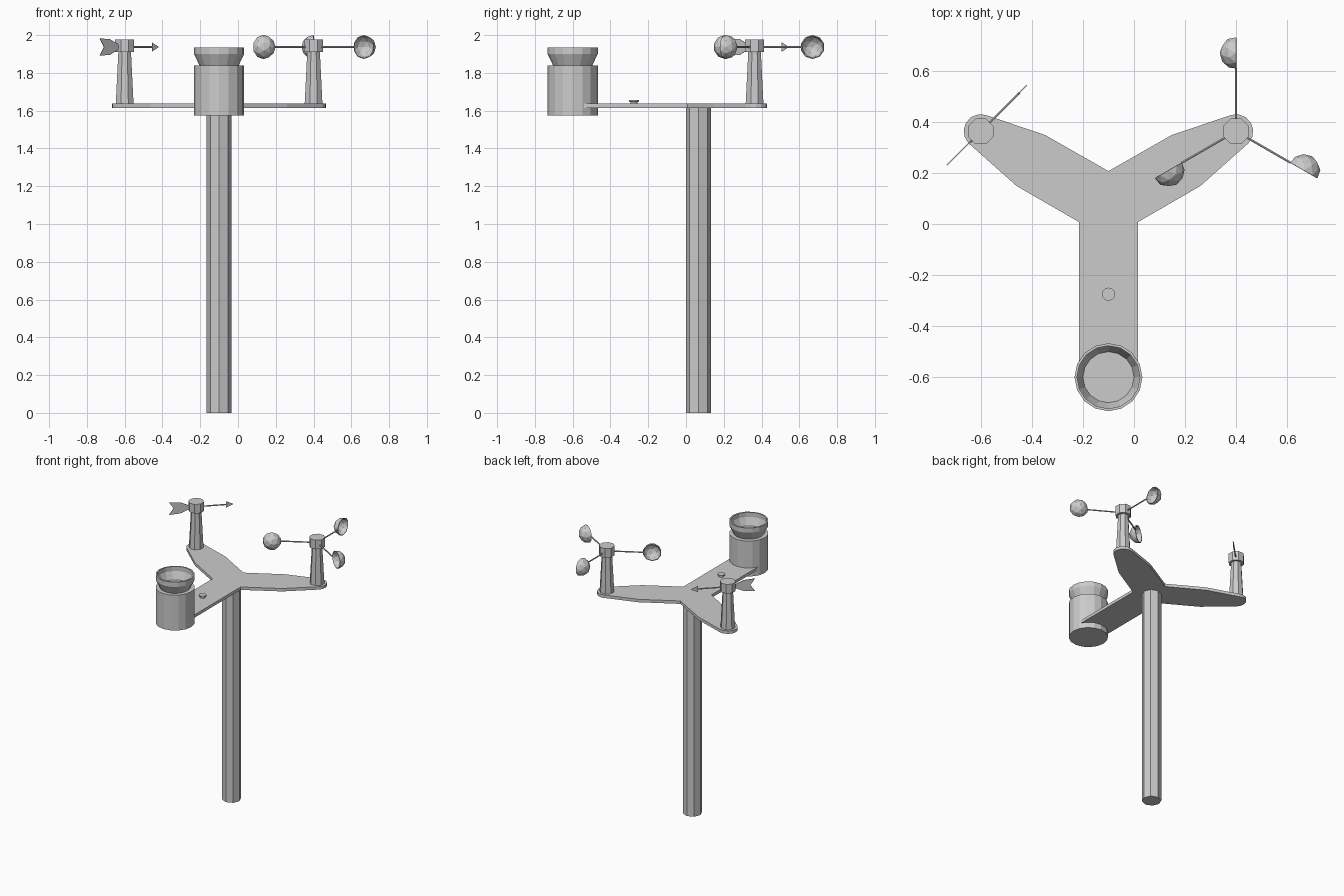
import bpy, bmesh
from math import sin, cos, pi, radians
from mathutils import Matrix, Vector

if "Cube" in bpy.data.objects:
    bpy.data.objects.remove(bpy.data.objects["Cube"])


def finish(name, bm):
    bmesh.ops.recalc_face_normals(bm, faces=bm.faces)
    mesh = bpy.data.meshes.new(name)
    bm.to_mesh(mesh)
    bm.free()
    ob = bpy.data.objects.new(name, mesh)
    bpy.context.collection.objects.link(ob)
    return ob


def lathe(name, profile, x, y, sides, turn=0.0):
    """Revolve (radius, z) points and close both ends."""
    bm = bmesh.new()
    rings = []
    for r, z in profile:
        angles = [turn + 2 * pi * i / sides for i in range(sides)]
        rings.append([bm.verts.new((x + r * cos(a), y + r * sin(a), z)) for a in angles])
    for a, b in zip(rings, rings[1:]):
        for i in range(sides):
            j = (i + 1) % sides
            bm.faces.new((a[i], a[j], b[j], b[i]))
    bm.faces.new(rings[0][::-1])
    bm.faces.new(rings[-1])
    return finish(name, bm)


def slab(name, outline, thickness, matrix):
    """Extrude a flat outline along its local z."""
    bm = bmesh.new()
    face = bm.faces.new([bm.verts.new((u, v, 0)) for u, v in outline])
    ext = bmesh.ops.extrude_face_region(bm, geom=[face])
    moved = [g for g in ext["geom"] if isinstance(g, bmesh.types.BMVert)]
    bmesh.ops.translate(bm, verts=moved, vec=(0, 0, thickness))
    bm.transform(matrix)
    return finish(name, bm)


def rod(name, a, b, r=0.005):
    a, b = Vector(a), Vector(b)
    d = b - a
    bm = bmesh.new()
    bmesh.ops.create_cone(bm, cap_ends=True, segments=6, radius1=r, radius2=r, depth=d.length)
    bm.transform(Matrix.Translation((a + b) / 2) @ d.to_track_quat('Z', 'Y').to_matrix().to_4x4())
    return finish(name, bm)


CX, ARM_Y, ARM_X = -0.1, 0.363, 0.5
PLATE_Z, PLATE_TOP, HUB_Z = 1.615, 1.637, 1.937

# Pole
lathe("pole", [(0.066, 0), (0.066, PLATE_Z + 0.005)], CX, 0.066, 8)

# Three-armed mounting plate, right half mirrored about its centre line
tip = [(ARM_X + 0.067 * cos(radians(a)), ARM_Y + 0.067 * sin(radians(a)))
       for a in range(-44, 108, 25)]
half = [(0.116, -0.6), (0.116, 0.008), (0.36, 0.149)] + tip + [(0.247, 0.348)]
outline = half + [(0, 0.207)] + [(-x, y) for x, y in reversed(half)]
slab("mounting_plate", outline, PLATE_TOP - PLATE_Z, Matrix.Translation((CX, 0, PLATE_Z)))

# Rain gauge with open funnel
lathe("rain_gauge", [(0.133, 1.574), (0.133, 1.838), (0.103, 1.838), (0.133, 1.9),
                     (0.133, 1.935), (0.123, 1.935), (0.123, 1.9), (0.1, 1.845)],
      CX, -0.6, 16)

# Bubble level
lathe("bubble_level", [(0.018, PLATE_TOP - 0.002), (0.018, 1.645), (0.026, 1.648), (0.026, 1.656)],
      CX, -0.275, 12)

# Sensor posts with hub caps
for label, side in (("vane", -1), ("cup", 1)):
    x = CX + side * ARM_X
    lathe(label + "_post", [(0.051, PLATE_TOP - 0.002), (0.036, 1.915)], x, ARM_Y, 8, pi / 8)
    lathe(label + "_hub", [(0.054, 1.91), (0.054, 1.978)], x, ARM_Y, 8, pi / 8)

# Anemometer arms and hemispherical cups
centre = Vector((CX + ARM_X, ARM_Y, HUB_Z))
CUP_R, REACH = 0.064, 0.307
for i, deg in enumerate((90, 210, 330), 1):
    a = radians(deg)
    out, tangent = Vector((cos(a), sin(a), 0)), Vector((-sin(a), cos(a), 0))
    rod(f"cup_arm_{i}", centre, centre + out * (REACH - CUP_R + 0.004))
    bm = bmesh.new()
    bmesh.ops.create_icosphere(bm, subdivisions=2, radius=CUP_R)
    bmesh.ops.bisect_plane(bm, geom=bm.verts[:] + bm.edges[:] + bm.faces[:], dist=1e-4,
                           plane_co=(0, 0, 0), plane_no=(0, 0, 1), clear_inner=True)
    bm.transform(Matrix.Translation(centre + out * REACH)
                 @ tangent.to_track_quat('Z', 'Y').to_matrix().to_4x4())
    cup = finish(f"wind_cup_{i}", bm)
    wall = cup.modifiers.new("wall", 'SOLIDIFY')
    wall.thickness = 0.005
    wall.offset = -1

# Wind vane: rod, arrow head and notched tail in a vertical plane at 45 degrees
T = 0.004
frame = (Matrix.Translation((CX - ARM_X, ARM_Y, HUB_Z)) @ Matrix.Rotation(pi / 4, 4, 'Z')
         @ Matrix.Rotation(pi / 2, 4, 'X') @ Matrix.Translation((0, 0, -T / 2)))
rod("vane_rod", frame @ Vector((-0.06, 0, T / 2)), frame @ Vector((0.215, 0, T / 2)))
slab("vane_arrow_head", [(0.205, -0.023), (0.255, 0), (0.205, 0.023)], T, frame)
slab("vane_tail", [(-0.187, 0.046), (-0.155, 0), (-0.187, -0.046), (-0.11, -0.041),
                   (-0.045, -0.012), (-0.045, 0.012), (-0.11, 0.041)], T, frame)
